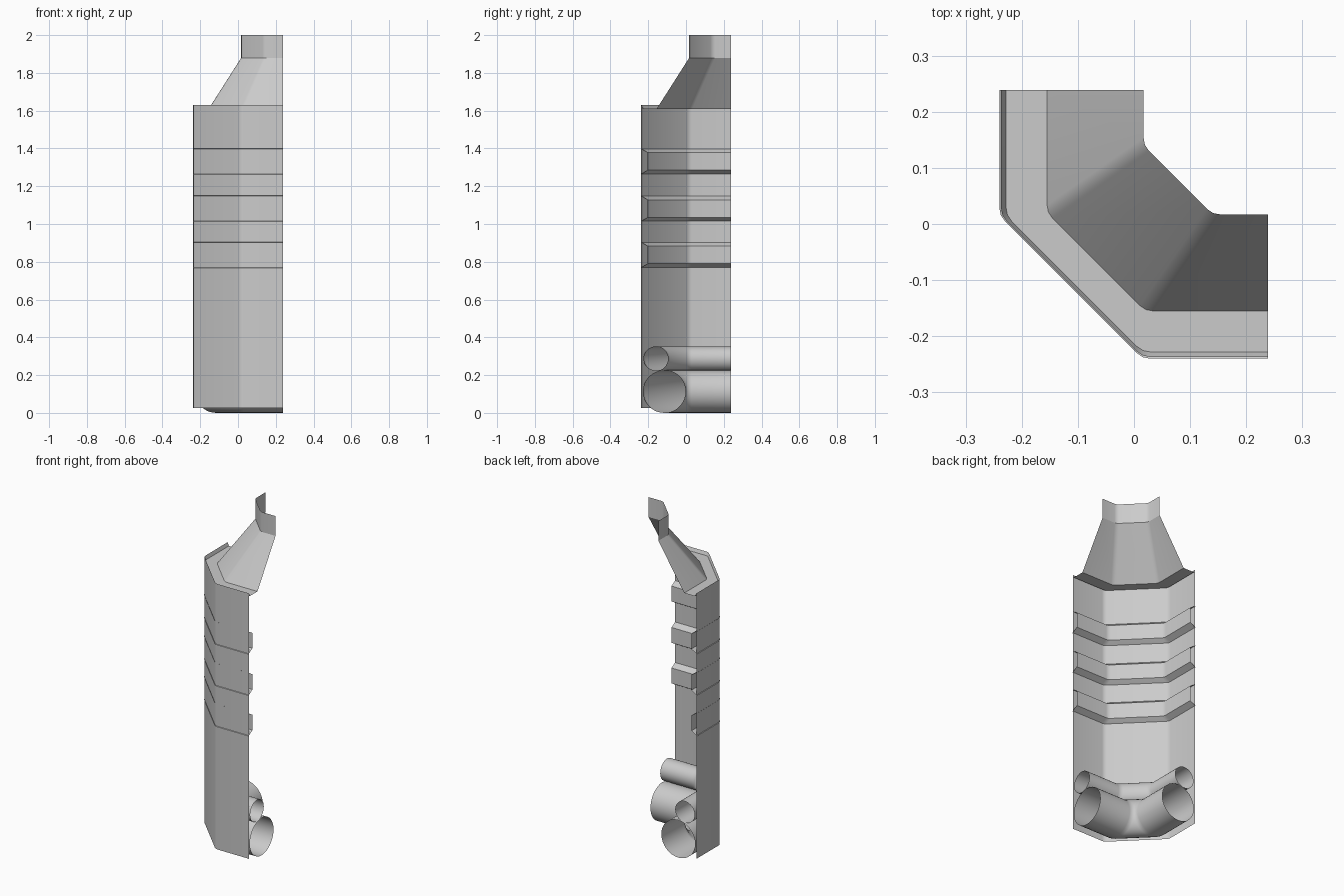
import bpy
import math
from mathutils import Vector

cube = bpy.data.objects.get("Cube")
if cube:
    bpy.data.objects.remove(cube, do_unlink=True)

HALF = 0.239      # where both arms are cut off
CORNER = 0.015    # where each arm turns into the diagonal

grey = bpy.data.materials.new("light_grey")
grey.use_nodes = True
grey.diffuse_color = (0.6, 0.6, 0.6, 1)
grey.node_tree.nodes["Principled BSDF"].inputs["Base Color"].default_value = (0.6, 0.6, 0.6, 1)


def bent_path(d, corner):
    """Plan line of the corner bend at offset d, with softly rounded turns."""
    pts = [Vector(p) for p in ((d, HALF), (d, corner), (corner, d), (HALF, d))]
    path = [pts[0]]
    for prev, p, nxt in zip(pts, pts[1:], pts[2:]):
        a, b = prev - p, nxt - p
        start = p + a.normalized() * min(0.014, a.length * 0.45)
        end = p + b.normalized() * min(0.014, b.length * 0.45)
        path += [start, (start + 2 * p + end) / 4, end]
    return path + [pts[3]]


def sweep(name, profile, closed=False, angle=30):
    """Sweep (offset, height, corner) points around the bend as an open sheet."""
    rows = [[(q.x, q.y, z) for q in bent_path(d, c)] for d, z, c in profile]
    n, count = len(rows[0]), len(rows)
    verts = [v for row in rows for v in row]
    faces = []
    for r in range(count if closed else count - 1):
        s = (r + 1) % count
        for i in range(n - 1):
            faces.append((r * n + i, r * n + i + 1, s * n + i + 1, s * n + i))
    mesh = bpy.data.meshes.new(name)
    mesh.from_pydata(verts, [], faces)
    mesh.materials.append(grey)
    obj = bpy.data.objects.new(name, mesh)
    bpy.context.collection.objects.link(obj)
    bpy.ops.object.select_all(action="DESELECT")
    obj.select_set(True)
    bpy.context.view_layer.objects.active = obj
    bpy.ops.object.shade_smooth_by_angle(angle=math.radians(angle))
    return obj


def tube(name, d, z, radius, sides=32):
    ring = []
    for i in range(sides):
        t = -math.tau * i / sides
        ring.append((d + radius * math.cos(t), z + radius * math.sin(t), CORNER))
    return sweep(name, ring, closed=True, angle=50)


# Outer wall with a small lip, ledge, sloping hood and upright neck
sweep("wall_and_hood", [
    (-0.237, 0.025, CORNER),
    (-0.237, 1.63, CORNER),
    (-0.228, 1.61, CORNER),
    (-0.155, 1.61, 0.02),
    (0.017, 1.88, 0.14),
    (0.017, 2.0, 0.14),
])

# Three raised bands on the inner side of the wall
for i, top in enumerate((0.905, 1.15, 1.4)):
    sweep(f"inner_band_{i + 1}", [
        (-0.24, top, CORNER),
        (-0.203, top - 0.022, CORNER),
        (-0.203, top - 0.115, CORNER),
        (-0.24, top - 0.137, CORNER),
    ])

# Pipes along the foot of the wall
tube("large_pipe", -0.115, 0.113, 0.113)
tube("small_pipe", -0.16, 0.287, 0.065)
